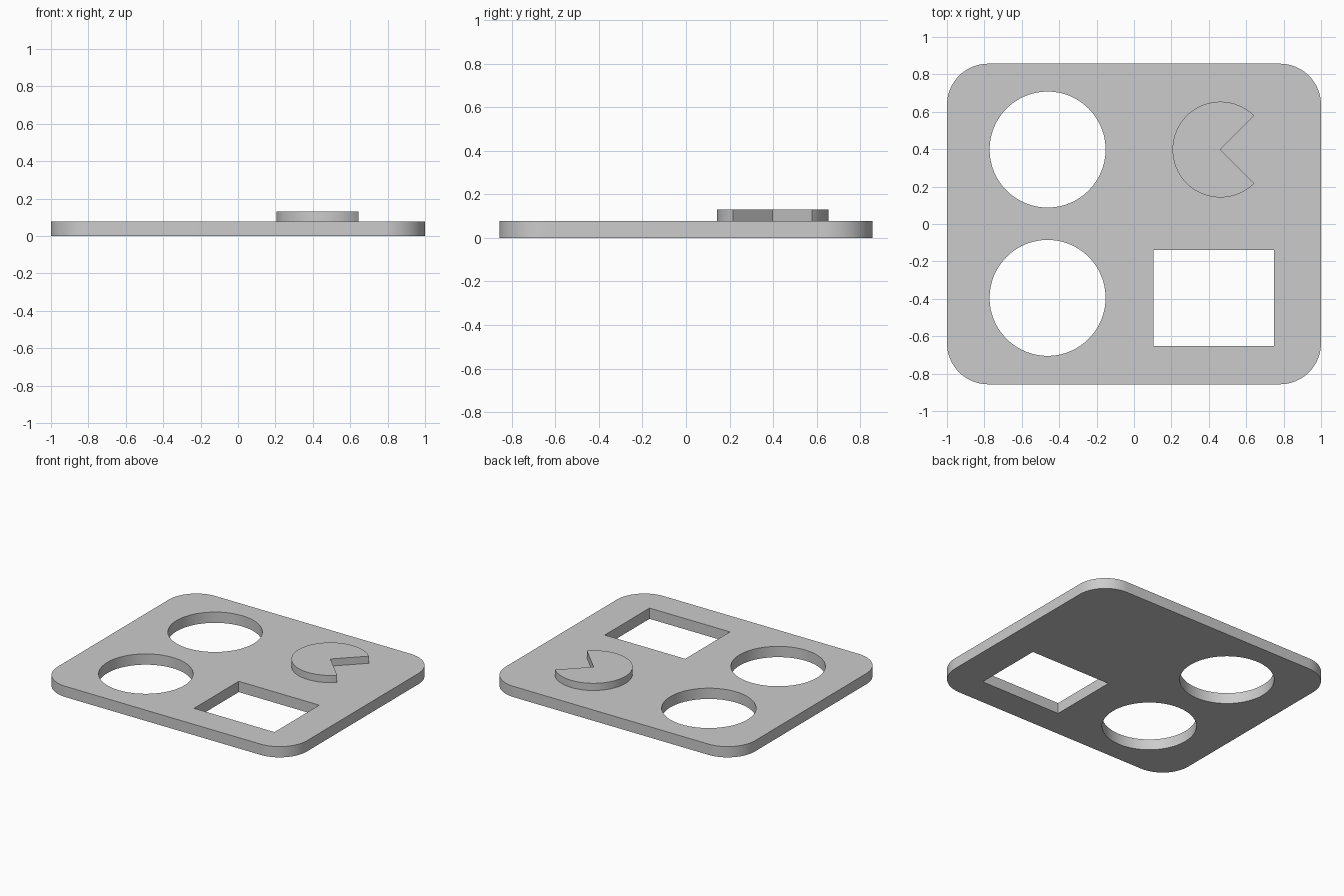
import bpy
import bmesh
from math import cos, sin, radians

cube = bpy.data.objects.get("Cube")
if cube:
    bpy.data.objects.remove(cube, do_unlink=True)

grey = bpy.data.materials.new("plain_grey")
grey.use_nodes = True
COLOUR = (0.6, 0.6, 0.6, 1)
grey.diffuse_color = COLOUR
grey.node_tree.nodes["Principled BSDF"].inputs["Base Color"].default_value = COLOUR


def arc(cx, cy, r, start, end, steps):
    """Points along an arc, both ends included; angles in degrees."""
    angles = [radians(start + (end - start) * i / steps) for i in range(steps + 1)]
    return [(cx + r * cos(a), cy + r * sin(a)) for a in angles]


def circle(cx, cy, r, steps=96):
    return arc(cx, cy, r, 0, 360, steps)[:-1]


def rectangle(x0, x1, y0, y1):
    return [(x0, y0), (x1, y0), (x1, y1), (x0, y1)]


def rounded_rectangle(hx, hy, r):
    points = []
    for i, (sx, sy) in enumerate([(1, 1), (-1, 1), (-1, -1), (1, -1)]):
        points += arc(sx * (hx - r), sy * (hy - r), r, 90 * i, 90 * i + 90, 20)
    return points


def slab(name, outlines, z0, z1):
    """Extrude flat outlines from z0 to z1; inner outlines become holes."""
    curve = bpy.data.curves.new(name + "_profile", "CURVE")
    curve.dimensions = "2D"
    curve.fill_mode = "BOTH"
    curve.extrude = (z1 - z0) / 2
    for outline in outlines:
        spline = curve.splines.new("POLY")
        spline.points.add(len(outline) - 1)
        for point, (x, y) in zip(spline.points, outline):
            point.co = (x, y, 0, 1)
        spline.use_cyclic_u = True
    profile = bpy.data.objects.new(name + "_profile", curve)
    bpy.context.collection.objects.link(profile)
    bpy.context.view_layer.update()
    mesh = bpy.data.meshes.new_from_object(profile)
    bpy.data.objects.remove(profile, do_unlink=True)

    # Weld caps to walls and bake the height
    bm = bmesh.new()
    bm.from_mesh(mesh)
    bmesh.ops.remove_doubles(bm, verts=bm.verts, dist=0.0001)
    bmesh.ops.translate(bm, verts=bm.verts, vec=(0, 0, (z0 + z1) / 2))
    bmesh.ops.recalc_face_normals(bm, faces=bm.faces)
    bm.to_mesh(mesh)
    bm.free()

    mesh.name = name
    mesh.materials.clear()
    mesh.materials.append(grey)
    obj = bpy.data.objects.new(name, mesh)
    bpy.context.collection.objects.link(obj)
    bpy.ops.object.select_all(action="DESELECT")
    obj.select_set(True)
    bpy.context.view_layer.objects.active = obj
    bpy.ops.object.shade_smooth_by_angle(angle=radians(30))
    return obj


THICKNESS = 0.078

# Rounded plate with two round holes and one rectangular hole
slab("base_plate", [
    rounded_rectangle(1.0, 0.857, 0.22),
    circle(-0.462, 0.398, 0.31),
    circle(-0.462, -0.395, 0.31),
    rectangle(0.104, 0.749, -0.652, -0.14),
], 0, THICKNESS)

# Raised disc with a quarter wedge missing on its +x side
CENTRE = (0.462, 0.398)
slab("notched_disc", [[CENTRE] + arc(*CENTRE, 0.256, 45, 315, 72)], THICKNESS, 0.13)
